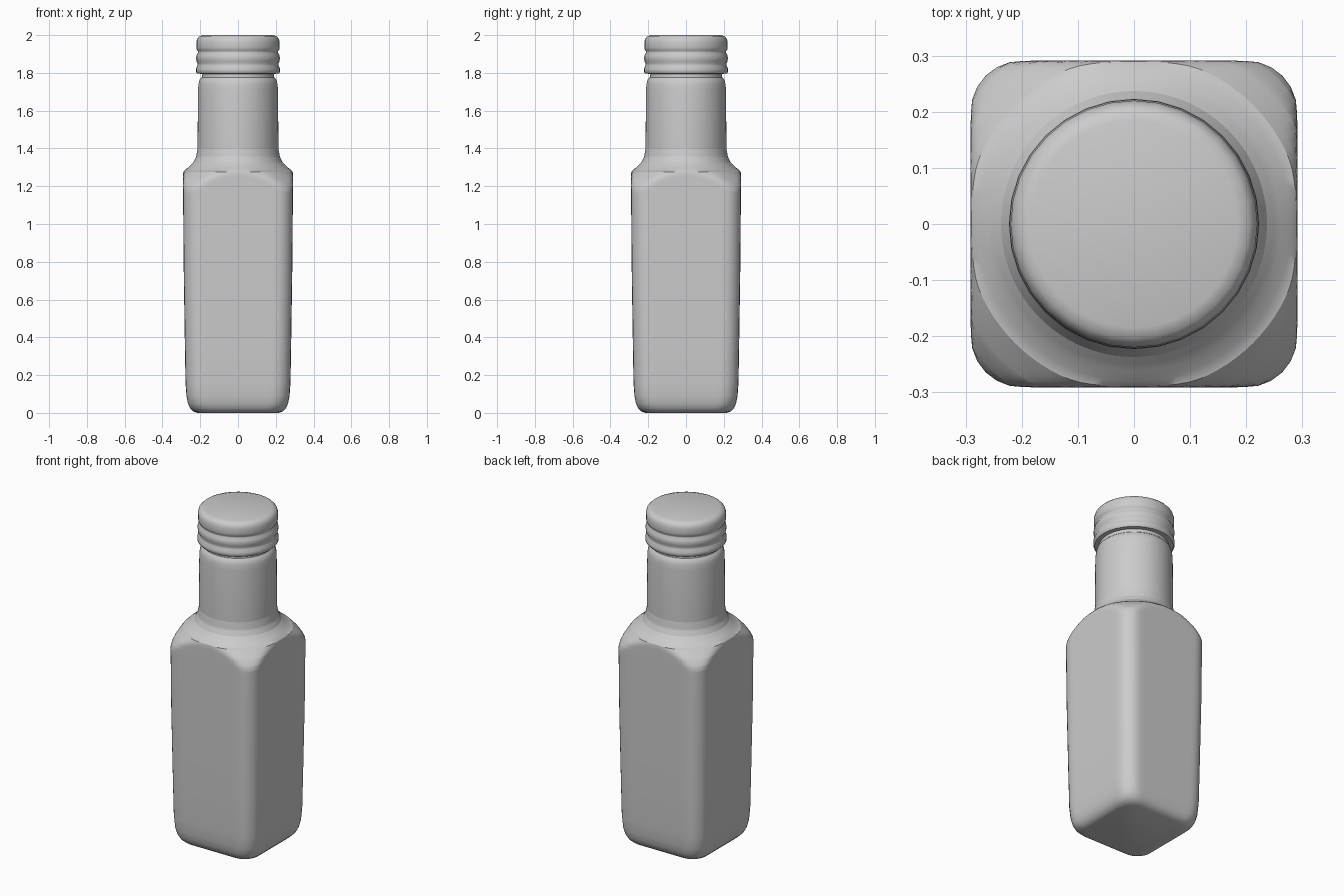
import bpy, bmesh, math

if "Cube" in bpy.data.objects:
    bpy.data.objects.remove(bpy.data.objects["Cube"])

grey = bpy.data.materials.new("plain grey")
grey.use_nodes = True
colour = (0.6, 0.6, 0.6, 1)
grey.diffuse_color = colour
grey.node_tree.nodes["Principled BSDF"].inputs["Base Color"].default_value = colour


def interp(points, z):
    """Linear lookup of radius at height z in a list of (radius, z)."""
    if z <= points[0][1]:
        return points[0][0]
    for (r0, z0), (r1, z1) in zip(points, points[1:]):
        if z <= z1:
            return r0 + (r1 - r0) * (z - z0) / (z1 - z0)
    return points[-1][0]


def smooth_min(a, b, k):
    h = max(k - abs(a - b), 0) / k
    return min(a, b) - h * h * k / 4


def rounded_square(half, corner, angle):
    """Distance from the centre to a rounded square's edge."""
    c, s = abs(math.cos(angle)), abs(math.sin(angle))
    c, s = max(c, s), min(c, s)
    inner = half - corner
    if half * s / c <= inner:
        return half / c
    p = inner * (c + s)
    return p + math.sqrt(max(p * p - 2 * inner * inner + corner * corner, 0))


def loft(name, heights, radius, sides, sharp=40):
    """Stack rings whose radius depends on height and angle, capped at both ends."""
    bm = bmesh.new()
    rings = []
    for z in heights:
        ring = []
        for i in range(sides):
            a = math.tau * i / sides
            r = radius(z, a)
            ring.append(bm.verts.new((r * math.cos(a), r * math.sin(a), z)))
        rings.append(ring)
    for low, high in zip(rings, rings[1:]):
        for i in range(sides):
            j = (i + 1) % sides
            bm.faces.new((low[i], low[j], high[j], high[i]))
    bm.faces.new(rings[0][::-1])
    bm.faces.new(rings[-1])
    mesh = bpy.data.meshes.new(name)
    bm.to_mesh(mesh)
    bm.free()
    mesh.materials.append(grey)
    obj = bpy.data.objects.new(name, mesh)
    bpy.context.collection.objects.link(obj)
    bpy.ops.object.select_all(action="DESELECT")
    obj.select_set(True)
    bpy.context.view_layer.objects.active = obj
    bpy.ops.object.shade_smooth_by_angle(angle=math.radians(sharp))
    return obj


# Square body: half width up the height, with a softly rounded foot
walls = [(0.215, 0), (0.238, 0.008), (0.254, 0.025), (0.265, 0.05), (0.273, 0.09),
         (0.278, 0.16), (0.282, 0.4), (0.288, 0.8), (0.291, 1.2), (0.291, 2)]
# Round shoulder and neck that cut the square body into arched faces
shoulder = [(0.46, 1.06), (0.39, 1.17), (0.34, 1.235), (0.3, 1.275), (0.262, 1.3),
            (0.237, 1.325), (0.222, 1.355), (0.214, 1.4), (0.212, 1.71),
            (0.209, 1.74), (0.203, 1.765), (0.192, 1.775), (0.19, 1.82)]


def bottle_radius(z, angle):
    half = interp(walls, z)
    square = rounded_square(half, 0.09, angle)
    return smooth_min(square, interp(shoulder, z), 0.02)


levels = {z for r, z in walls + shoulder if z < 1.83}
levels |= {1.1 + 0.0125 * i for i in range(25)}
loft("bottle", sorted(levels), bottle_radius, 96)

# Screw cap: two rolled rings below a rounded lid
cap = [(0.19, 1.795), (0.216, 1.796), (0.223, 1.805), (0.223, 1.822), (0.215, 1.838),
       (0.213, 1.848), (0.22, 1.862), (0.222, 1.88), (0.219, 1.895), (0.211, 1.908),
       (0.211, 1.914), (0.218, 1.922), (0.22, 1.935), (0.22, 1.965), (0.215, 1.982),
       (0.204, 1.994), (0.185, 2)]
loft("cap", [z for r, z in cap], lambda z, a: interp(cap, z), 32, 50)
